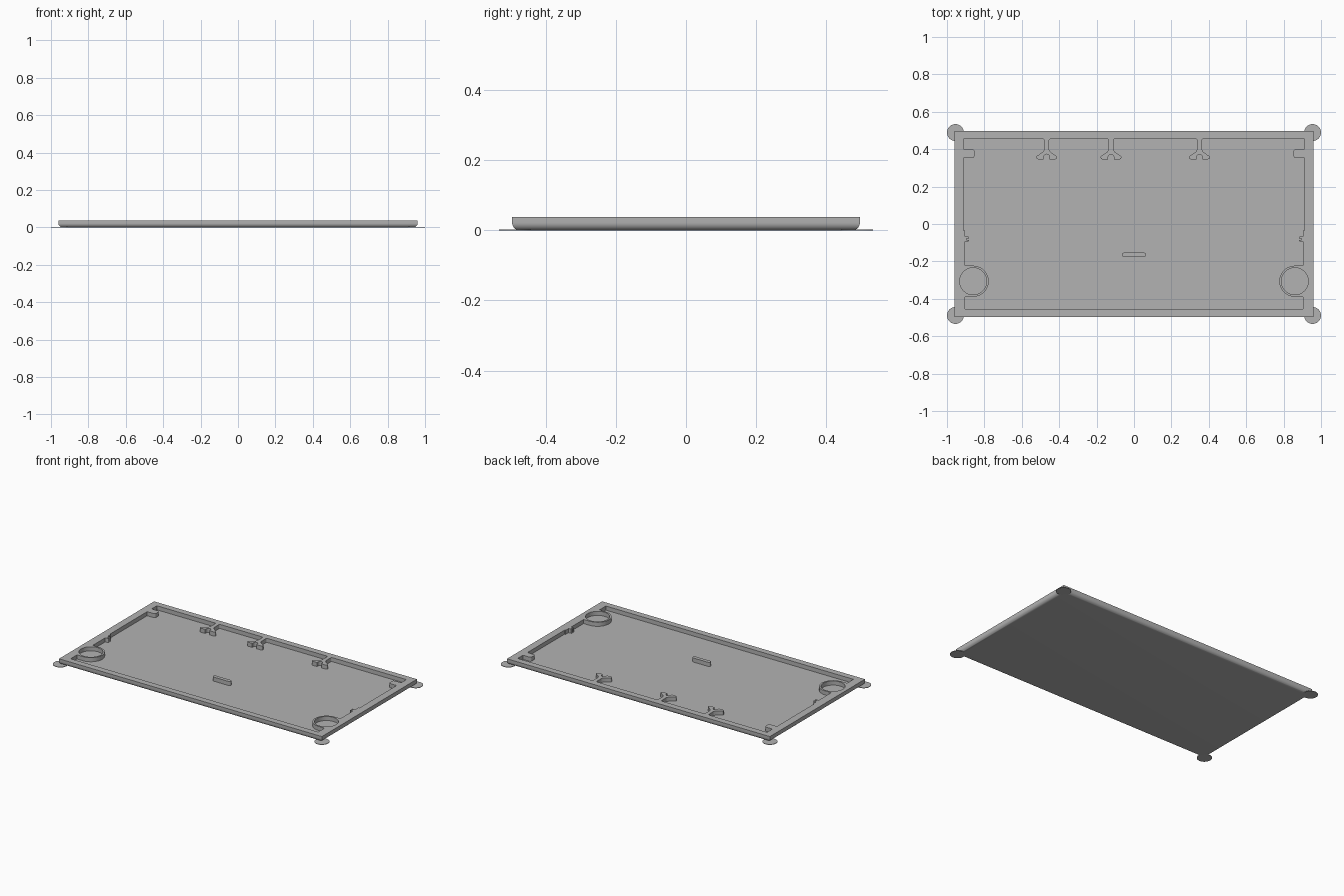
import bpy, bmesh
from math import sin, cos, pi, radians

if "Cube" in bpy.data.objects:
    bpy.data.objects.remove(bpy.data.objects["Cube"])

HALF_X, HALF_Y, TOP, FLOOR = 0.96, 0.496, 0.038, 0.011

grey = bpy.data.materials.new("plain grey")
grey.use_nodes = True
grey.diffuse_color = (0.45, 0.45, 0.45, 1)
grey.node_tree.nodes["Principled BSDF"].inputs["Base Color"].default_value = grey.diffuse_color


def loft(name, loops):
    """Closed solid through stacked loops of 3D points."""
    bm = bmesh.new()
    rings = [[bm.verts.new(p) for p in loop] for loop in loops]
    for a, b in zip(rings, rings[1:]):
        for i in range(len(a)):
            j = (i + 1) % len(a)
            bm.faces.new((a[i], a[j], b[j], b[i]))
    bm.faces.new(rings[0][::-1])
    bm.faces.new(rings[-1])
    bmesh.ops.recalc_face_normals(bm, faces=bm.faces)
    mesh = bpy.data.meshes.new(name)
    bm.to_mesh(mesh)
    bm.free()
    mesh.materials.append(grey)
    obj = bpy.data.objects.new(name, mesh)
    bpy.context.collection.objects.link(obj)
    return obj


def prism(name, outline, z0=FLOOR - 0.004, z1=TOP):
    return loft(name, [[(x, y, z) for x, y in outline] for z in (z0, z1)])


def rect(x0, x1, y0, y1):
    return [(x0, y0), (x1, y0), (x1, y1), (x0, y1)]


def arc(cx, cy, r, start, end, n):
    return [(cx + r * cos(radians(start + (end - start) * i / n)),
             cy + r * sin(radians(start + (end - start) * i / n))) for i in range(n + 1)]


def circle(cx, cy, r, n=48):
    return arc(cx, cy, r, 0, 360, n)[:-1]


def combine(target, tool, operation):
    mod = target.modifiers.new(operation.lower(), 'BOOLEAN')
    mod.operation, mod.solver, mod.object = operation, 'EXACT', tool
    bpy.context.view_layer.objects.active = target
    bpy.ops.object.modifier_apply(modifier=mod.name)
    bpy.data.objects.remove(tool)


def mirrored(outline, side):
    return [(side * x, y) for x, y in outline]


# Tray body with rounded lower edges
R = 0.022
loops = []
for i in range(9):
    a = pi / 2 * i / 8
    inset = R * (1 - sin(a))
    loops.append([(x, y, R * (1 - cos(a))) for x, y in
                  rect(inset - HALF_X, HALF_X - inset, inset - HALF_Y, HALF_Y - inset)])
loops.append([(x, y, TOP) for x, y in rect(-HALF_X, HALF_X, -HALF_Y, HALF_Y)])
tray = loft("tray", loops)

# Cavity, slightly narrower toward the front
right_edge = [(0.904, -0.455), (0.904, -0.035), (0.911, -0.035), (0.911, 0.455)]
cavity = right_edge + mirrored(right_edge, -1)[::-1]
combine(tray, prism("cavity_cutter", cavity, FLOOR, 0.1), 'DIFFERENCE')

# Side tabs, latch nubs and round post sockets on both sides
for s in (-1, 1):
    tab = ([(0.93, 0.353)] + [(0.93, 0.40)]
           + arc(0.865, 0.388, 0.012, 90, 180, 4) + arc(0.865, 0.365, 0.012, 180, 270, 4))
    combine(tray, prism("side_tab", mirrored(tab, s)), 'UNION')
    nub = ([(0.93, -0.094), (0.93, -0.066)]
           + arc(0.889, -0.073, 0.007, 90, 180, 3)
           + [(0.882, -0.077), (0.895, -0.077), (0.895, -0.086), (0.882, -0.086)]
           + arc(0.889, -0.087, 0.007, 180, 270, 3)[1:])
    combine(tray, prism("latch_nub", mirrored(nub, s)), 'UNION')
    socket = [(0.93, -0.389), (0.93, -0.223)] + arc(0.86, -0.306, 0.083, 90, 270, 32)
    combine(tray, prism("socket_wall", mirrored(socket, s)), 'UNION')
    bore = mirrored(circle(0.86, -0.306, 0.072), s)
    combine(tray, prism("socket_cutter", bore, FLOOR, 0.1), 'DIFFERENCE')

# Forked clips hanging from the back wall
half = ([(0.022, 0.475), (0.022, 0.455)] + arc(0.022, 0.446, 0.009, 90, 180, 4)[1:]
        + [(0.013, 0.398), (0.02, 0.386), (0.046, 0.367)]
        + arc(0.046, 0.356, 0.010, 60, -90, 6)
        + [(0.016, 0.346)] + arc(0, 0.358, 0.015, 0, 90, 6))
outline = half + mirrored(half, -1)[::-1][1:]
for cx in (-0.467, -0.123, 0.35):
    combine(tray, prism("forked_clip", [(cx + x, y) for x, y in outline]), 'UNION')

# Rounded rib on the floor
rib = arc(0.053, -0.165, 0.012, -90, 90, 8) + arc(-0.053, -0.165, 0.012, 90, 270, 8)
combine(tray, prism("floor_rib", rib), 'UNION')

bpy.ops.object.select_all(action='DESELECT')
tray.select_set(True)
bpy.context.view_layer.objects.active = tray
bpy.ops.object.shade_smooth_by_angle(angle=radians(30))

# Thin pads under the four corners
for sx, side in ((-1, "right"), (1, "left")):
    for sy, end in ((-1, "front"), (1, "back")):
        prism(f"corner_pad_{end}_{side}", circle(sx * 0.955, sy * 0.489, 0.045, 40), 0, 0.003)
